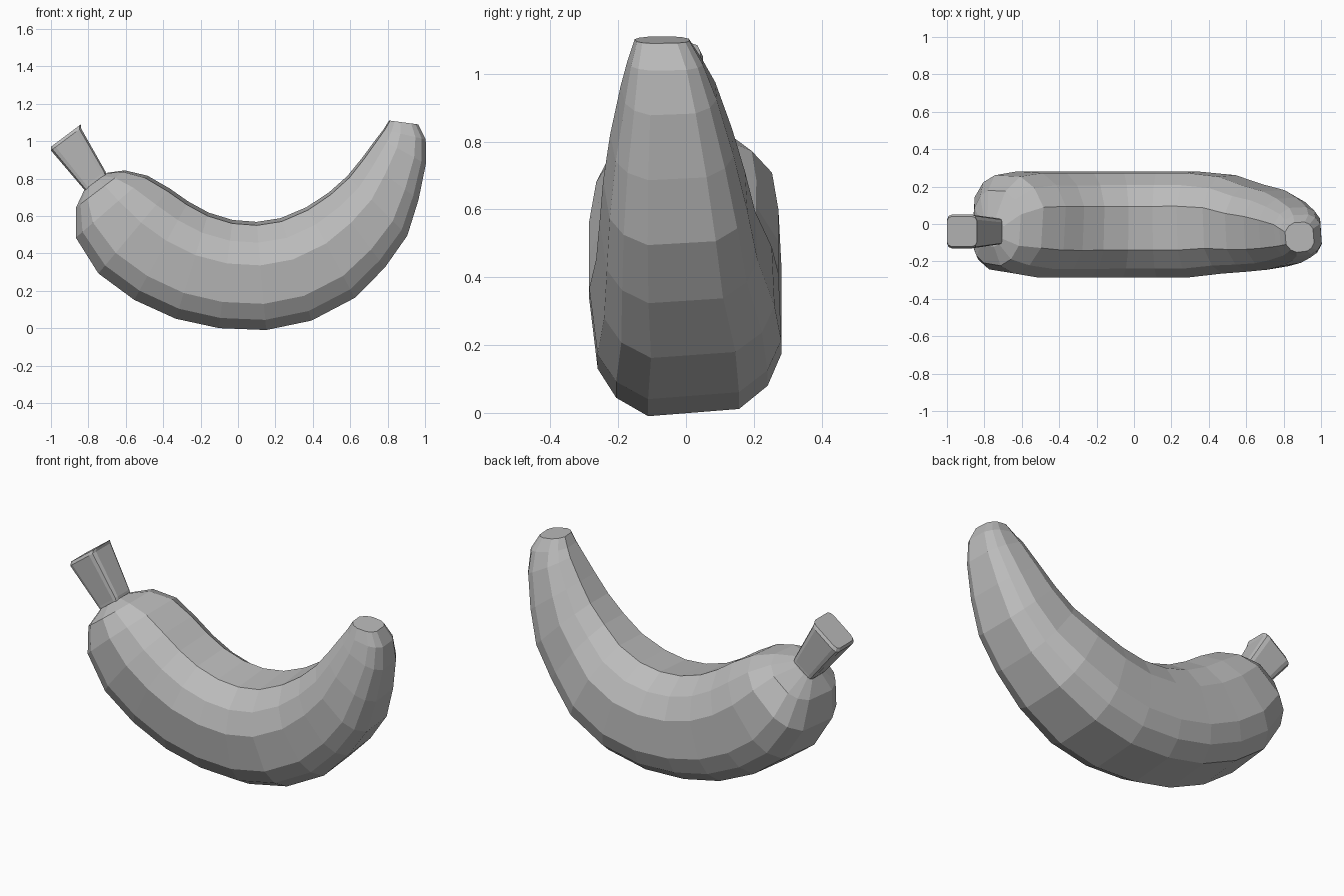
import bpy
import bmesh
from math import sin, cos
from mathutils import Vector

default_cube = bpy.data.objects.get("Cube")
if default_cube:
    bpy.data.objects.remove(default_cube, do_unlink=True)

# Plain grey skin
grey = bpy.data.materials.new("plain_grey")
grey.use_nodes = True
colour = (0.5, 0.5, 0.5, 1)
grey.diffuse_color = colour
grey.node_tree.nodes["Principled BSDF"].inputs["Base Color"].default_value = colour


def loft(name, rings, half_profile, roll):
    """Skin a symmetric cross-section over rings.

    Each ring is (outer x, outer z, inner x, inner z, half width, centre y).
    The half profile lists (side, height) pairs, both as fractions.
    """
    section = half_profile + [(-side, height) for side, height in reversed(half_profile)]
    bm = bmesh.new()
    loops = []
    for outer_x, outer_z, inner_x, inner_z, half_width, centre_y in rings:
        outer = Vector((outer_x, centre_y, outer_z))
        inner = Vector((inner_x, centre_y, inner_z))
        middle = (outer + inner) / 2
        depth = (inner - outer).length
        up = (inner - outer).normalized()
        across = Vector((0, 1, 0))
        loop = []
        for side, height in section:
            s = side * half_width
            h = (height - 0.5) * depth
            point = middle + across * (s * cos(roll) - h * sin(roll)) + up * (s * sin(roll) + h * cos(roll))
            loop.append(bm.verts.new(point))
        loops.append(loop)

    # Side strips and end caps
    count = len(section)
    for first, second in zip(loops, loops[1:]):
        for i in range(count):
            j = (i + 1) % count
            bm.faces.new((first[i], first[j], second[j], second[i]))
    bm.faces.new(loops[0])
    bm.faces.new(loops[-1])
    bmesh.ops.recalc_face_normals(bm, faces=bm.faces)

    mesh = bpy.data.meshes.new(name)
    bm.to_mesh(mesh)
    bm.free()
    mesh.materials.append(grey)
    obj = bpy.data.objects.new(name, mesh)
    bpy.context.collection.objects.link(obj)
    return obj


# Curved fruit body, from the neck round to the blunt tip
body_rings = [
    (-.82, .74, -.70, .83, .08, -.04),
    (-.86, .65, -.61, .84, .20, -.02),
    (-.86, .49, -.49, .81, .26, 0),
    (-.74, .30, -.37, .74, .28, 0),
    (-.55, .16, -.27, .67, .28, 0),
    (-.33, .06, -.16, .61, .28, 0),
    (-.10, .01, -.03, .57, .28, 0),
    (.15, 0, .10, .56, .28, 0),
    (.39, .05, .23, .58, .28, 0),
    (.62, .17, .37, .64, .26, 0),
    (.78, .33, .49, .72, .23, -.02),
    (.90, .50, .59, .81, .21, -.03),
    (.96, .69, .67, .91, .18, -.04),
    (1, .88, .75, 1.02, .14, -.05),
    (1, 1.01, .78, 1.06, .11, -.06),
    (.96, 1.09, .81, 1.11, .08, -.07),
]
body_profile = [(.48, 0), (.8, .11), (.97, .27), (1, .64), (.8, .85), (.42, 1)]
loft("fruit_body", body_rings, body_profile, 0.08)

# Flared stem with a rounded square section
stem_rings = [
    (-.81, .73, -.70, .81, .07, -.04),
    (-.83, .75, -.71, .84, .07, -.04),
    (-1, .95, -.84, 1.07, .09, -.04),
    (-1, .97, -.84, 1.09, .08, -.04),
]
stem_profile = [(.7, 0), (.92, .05), (1, .16), (1, .84), (.92, .95), (.7, 1)]
loft("stem", stem_rings, stem_profile, 0)
